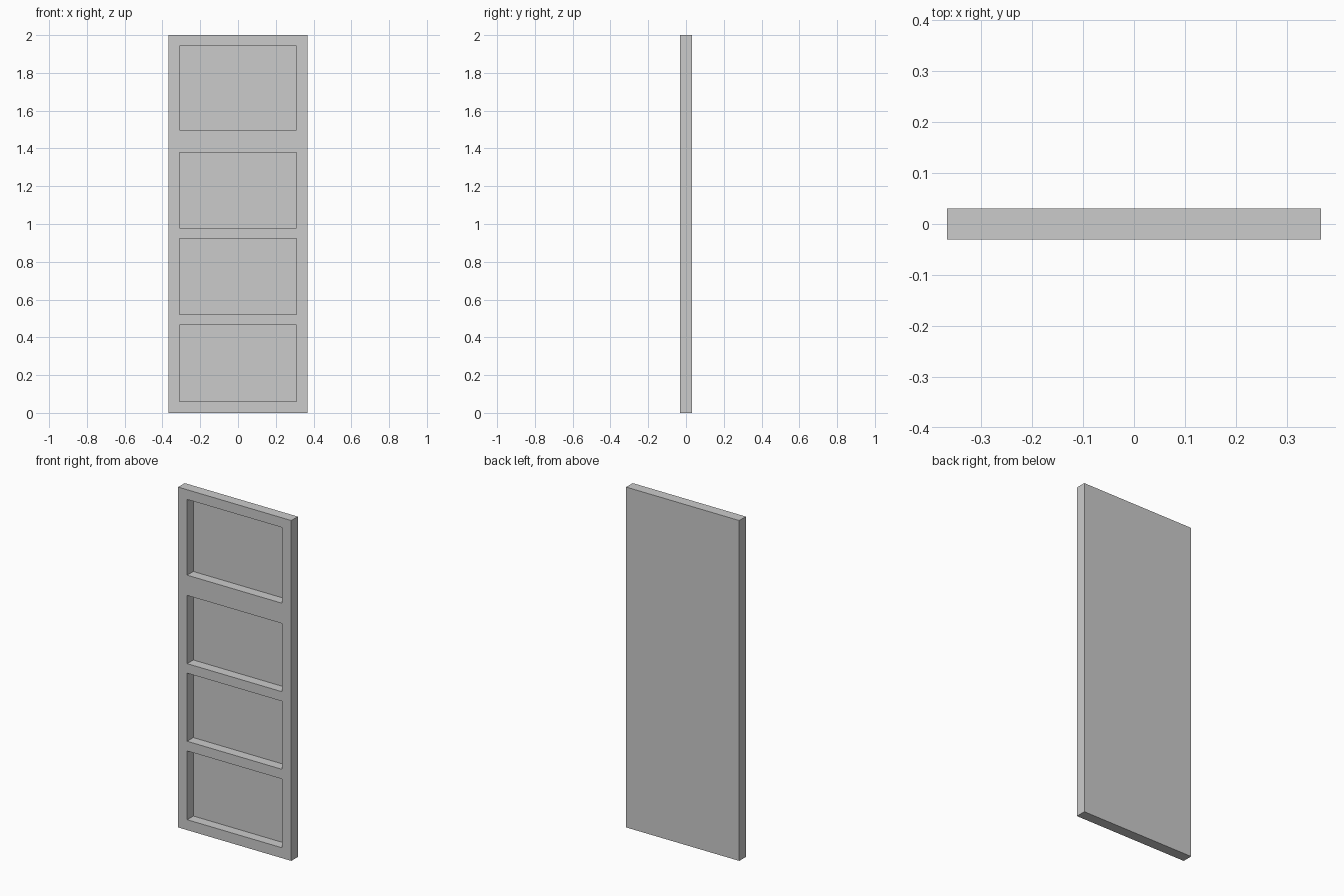
import bpy

if "Cube" in bpy.data.objects:
    bpy.data.objects.remove(bpy.data.objects["Cube"])

WIDTH, THICK, HEIGHT = 0.735, 0.061, 2.0
BACK = 0.004            # thin back skin left behind each recess
RECESS_HALF = 0.309
RECESSES = [(0.061, 0.465), (0.522, 0.922), (0.978, 1.379), (1.498, 1.943)]


def box(name, lo, hi):
    """Axis-aligned box between two corners."""
    centre = [(a + b) / 2 for a, b in zip(lo, hi)]
    bpy.ops.mesh.primitive_cube_add(size=1, location=centre)
    ob = bpy.context.object
    ob.name = name
    ob.scale = [b - a for a, b in zip(lo, hi)]
    bpy.ops.object.transform_apply(location=True, rotation=False, scale=True)
    return ob


# Door slab
door = box("door_panel", (-WIDTH / 2, -THICK / 2, 0), (WIDTH / 2, THICK / 2, HEIGHT))

# Four deep recesses cut into the front
for i, (z0, z1) in enumerate(RECESSES):
    cutter = box(f"recess_cutter_{i + 1}",
                 (-RECESS_HALF, -THICK, z0),
                 (RECESS_HALF, THICK / 2 - BACK, z1))
    cutter.hide_render = True
    cutter.display_type = 'WIRE'
    mod = door.modifiers.new(f"recess_{i + 1}", 'BOOLEAN')
    mod.operation = 'DIFFERENCE'
    mod.solver = 'EXACT'
    mod.object = cutter
